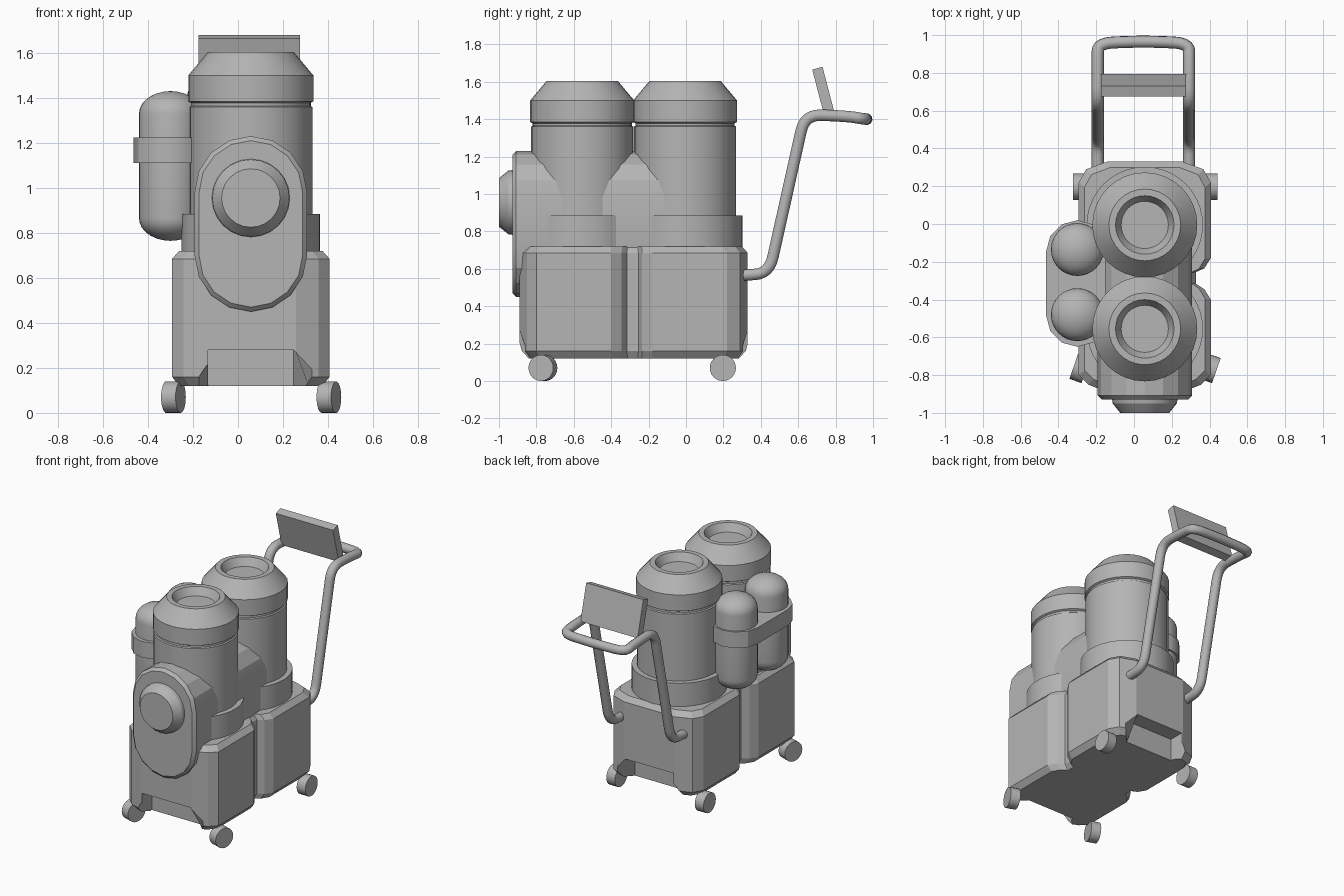
import bpy, bmesh
from math import sin, cos, pi, radians
from mathutils import Vector, Matrix

if "Cube" in bpy.data.objects:
    bpy.data.objects.remove(bpy.data.objects["Cube"])

CX = 0.057            # tank axis, shared by most parts
TANKS = {"front": -0.555, "rear": -0.005}

# Dark grey paint for every part
paint = bpy.data.materials.new("dark_grey")
paint.diffuse_color = (0.46, 0.46, 0.46, 1)
paint.use_nodes = True
paint.node_tree.nodes["Principled BSDF"].inputs["Base Color"].default_value = paint.diffuse_color


def shade(ob, angle=30):
    bpy.ops.object.select_all(action='DESELECT')
    ob.select_set(True)
    bpy.context.view_layer.objects.active = ob
    bpy.ops.object.shade_smooth_by_angle(angle=radians(angle))


def finish(name, bm, smooth):
    bmesh.ops.recalc_face_normals(bm, faces=bm.faces)
    me = bpy.data.meshes.new(name)
    bm.to_mesh(me)
    bm.free()
    me.materials.append(paint)
    ob = bpy.data.objects.new(name, me)
    bpy.context.collection.objects.link(ob)
    if smooth:
        shade(ob, smooth)
    return ob


def loft(name, rings, smooth=30):
    """Bridge rings of points and cap both ends; smooth=0 keeps faces flat."""
    bm = bmesh.new()
    vs = [[bm.verts.new(p) for p in ring] for ring in rings]
    n = len(rings[0])
    for a, b in zip(vs, vs[1:]):
        for j in range(n):
            k = (j + 1) % n
            bm.faces.new((a[j], a[k], b[k], b[j]))
    bm.faces.new(vs[0])
    bm.faces.new(vs[-1])
    return finish(name, bm, smooth)


def lathe(name, profile, loc, rot=Matrix.Identity(3), sides=32):
    """Solid of revolution from (radius, height) pairs."""
    rings = [[Vector(loc) + rot @ Vector((r * cos(2 * pi * i / sides), r * sin(2 * pi * i / sides), h))
              for i in range(sides)] for r, h in profile]
    return loft(name, rings)


def stadium(a, b, r, n=8):
    """Outline around two centres stacked along the second axis (b above a)."""
    top = [(r * cos(pi * i / n), b + r * sin(pi * i / n)) for i in range(n + 1)]
    return top + [(-r * cos(pi * i / n), a - r * sin(pi * i / n)) for i in range(n + 1)]


# Base: chamfered double block with a waist
half = [(0.20, 0.33), (0.31, 0.29), (0.35, 0.22), (0.35, -0.18), (0.315, -0.235), (0.27, -0.255),
        (0.27, -0.315), (0.315, -0.345), (0.35, -0.40), (0.35, -0.80), (0.30, -0.85), (0.20, -0.89)]
plan = half + [(-x, y) for x, y in reversed(half)]
rings = [[(CX + x * sx, -0.28 + (y + 0.28) * sy, z) for x, y in plan]
         for z, sx, sy in ((0.12, 0.91, 0.95), (0.16, 1, 1), (0.685, 1, 1), (0.72, 0.91, 0.95))]
base = loft("base_body", rings, smooth=0)

# Toe notches cut from the bottom of both ends, splayed outward
for y_out, y_in in ((-0.95, -0.78), (0.40, 0.22)):
    cut = loft("notch_cutter", [[(CX + x, y, z) for x, z in
                                 ((-w, 0.10), (w, 0.10), (0.19, 0.28), (-0.19, 0.28))]
                                for y, w in ((y_out, 0.36), (y_in, 0.19))], smooth=0)
    cut.hide_render = True
    mod = base.modifiers.new("notch", 'BOOLEAN')
    mod.operation, mod.solver, mod.object = 'DIFFERENCE', 'EXACT', cut
    bpy.context.view_layer.objects.active = base
    bpy.ops.object.modifier_apply(modifier=mod.name)
    bpy.data.objects.remove(cut)

# Tanks with grooved, tapered lids and a sunken top
tank = [(0.273, 0.66), (0.273, 1.36), (0.265, 1.365), (0.265, 1.378), (0.278, 1.385), (0.278, 1.50),
        (0.19, 1.605), (0.155, 1.605), (0.125, 1.55)]
for name, y in TANKS.items():
    lathe(name + "_tank", tank, (CX, y, 0))


# Collars holding the tank feet
def collar(name, y, a0, a1):
    n = max(6, round((a1 - a0) / 9))
    rings = []
    for i in range(n + 1):
        a = radians(a0 + (a1 - a0) * i / n)
        rings.append([(CX + r * cos(a), y + r * sin(a), z)
                      for r, z in ((0.26, 0.68), (0.308, 0.68), (0.308, 0.885), (0.26, 0.885))])
    loft(name, rings)


collar("rear_collar", TANKS["rear"], -37, 217)
collar("front_collar_right", TANKS["front"], -36, 36)
collar("front_collar_left", TANKS["front"], 144, 216)

# Stadium-shaped housing running through both tanks, with a round knob
loft("motor_housing", [[(CX + x, y, z) for x, z in stadium(0.70, 0.98, 0.25 - d)]
                       for y, d in ((-0.928, 0.02), (-0.908, 0.0), (-0.05, 0.0))], smooth=20)
lathe("front_knob", [(0.175, 0), (0.17, 0.035), (0.13, 0.085)], (CX, -0.915, 0.955),
      Matrix.Rotation(pi / 2, 3, 'X'), 24)

# Side bottles and their strap
n = 7
cap = [(0.14 * cos(pi / 2 * i / n), 0.10 * sin(pi / 2 * i / n)) for i in range(n)] + [(0.004, 0.10)]
bottle = [(r, 0.865 - h) for r, h in reversed(cap)] + [(r, 1.33 + h) for r, h in cap]
for name, y in (("front", -0.48), ("rear", -0.135)):
    lathe(name + "_bottle", bottle, (-0.30, y, 0))
strap = [(-0.30 + min(x, 0.15), y) for x, y in stadium(-0.485, -0.145, 0.165, 6)]
loft("bottle_strap", [[(x, y, z) for x, y in strap] for z in (1.11, 1.225)])

# Wheels, the front pair turned
for name, x, y, yaw in (("front_left", -0.287, -0.765, -19), ("front_right", 0.404, -0.765, -19),
                        ("rear_left", -0.29, 0.197, 0), ("rear_right", 0.407, 0.197, 0)):
    rot = Matrix.Rotation(radians(yaw), 3, 'Z') @ Matrix.Rotation(pi / 2, 3, 'Y')
    lathe(name + "_wheel", [(0.07, -0.034), (0.07, 0.034)], (x, y, 0.07), rot, 24)


# Push handle: one bent tube with rounded corners
def fillet(points, r, steps=6):
    pts = [Vector(p) for p in points]
    out = [pts[0]]
    for a, p, b in zip(pts, pts[1:], pts[2:]):
        s = p + (a - p).normalized() * min(r, (a - p).length * 0.49)
        e = p + (b - p).normalized() * min(r, (b - p).length * 0.49)
        for i in range(steps + 1):
            t = i / steps
            out.append(s * (1 - t) ** 2 + p * 2 * t * (1 - t) + e * t * t)
    return out + [pts[-1]]


side = [(0.242, 0.29, 0.565), (0.242, 0.445, 0.575), (0.242, 0.635, 1.425),
        (0.242, 0.87, 1.415), (0.242, 0.958, 1.40)]
path = [(0.05 + x, y, z) for x, y, z in side] + [(0.05, 0.967, 1.40)]
path += [(0.05 - x, y, z) for x, y, z in reversed(side)]
pts = fillet(path, 0.09)
cu = bpy.data.curves.new("push_handle", 'CURVE')
cu.dimensions, cu.bevel_depth, cu.bevel_resolution, cu.use_fill_caps = '3D', 0.032, 3, True
cu.materials.append(paint)
sp = cu.splines.new('POLY')
sp.points.add(len(pts) - 1)
for q, p in zip(sp.points, pts):
    q.co = (*p, 1)
handle = bpy.data.objects.new("push_handle", cu)
bpy.context.collection.objects.link(handle)
bpy.ops.object.select_all(action='DESELECT')
handle.select_set(True)
bpy.context.view_layer.objects.active = handle
bpy.ops.object.convert(target='MESH')
shade(bpy.context.object, 40)

# Tilted control panel above the handle
quad = [(0.675, 1.665), (0.73, 1.68), (0.795, 1.43), (0.74, 1.415)]
loft("control_panel", [[(x, y, z) for y, z in quad] for x in (-0.175, 0.275)])
